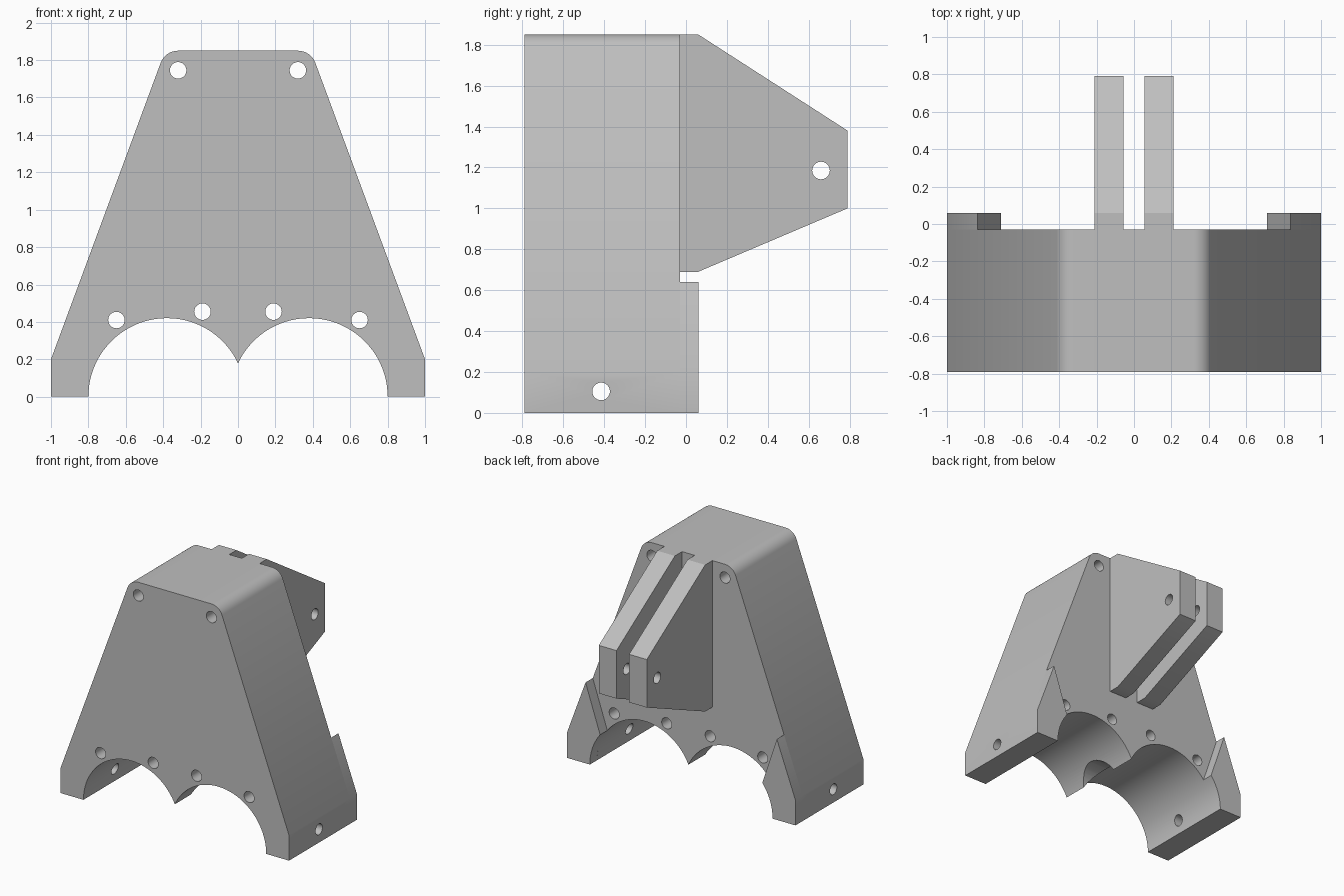
import bpy, bmesh
from math import cos, sin, pi, atan2, sqrt
from mathutils import Matrix, Vector

cube = bpy.data.objects.get("Cube")
if cube:
    bpy.data.objects.remove(cube)

grey = bpy.data.materials.new("light grey")
grey.use_nodes = True
GREY = (0.52, 0.52, 0.52, 1)
grey.diffuse_color = GREY
grey.node_tree.nodes["Principled BSDF"].inputs["Base Color"].default_value = GREY

FRONT, BACK, LEDGE, TAIL = -0.79, -0.03, 0.06, 0.79
TOP, SHOULDER = 1.85, 0.2
ARCH_X, ARCH_R = 0.38, 0.42
PIN_Y, PIN_Z = -0.415, 0.105


def arc(cx, cz, r, a0, a1, n):
    return [(cx + r * cos(a0 + (a1 - a0) * i / n), cz + r * sin(a0 + (a1 - a0) * i / n))
            for i in range(n + 1)]


def side_x(z):
    """Half width of the tapered body at height z."""
    return 1 - 0.37 * (z - SHOULDER)


def prism(name, outline, axis, lo, hi):
    """Extrude a 2D outline along x or y."""
    bm = bmesh.new()
    def at(p, t):
        return (p[0], t, p[1]) if axis == 'y' else (t, p[0], p[1])
    a = [bm.verts.new(at(p, lo)) for p in outline]
    b = [bm.verts.new(at(p, hi)) for p in outline]
    bm.faces.new(a)
    bm.faces.new(b[::-1])
    for i in range(len(a)):
        j = (i + 1) % len(a)
        bm.faces.new((a[j], a[i], b[i], b[j]))
    bmesh.ops.recalc_face_normals(bm, faces=bm.faces)
    mesh = bpy.data.meshes.new(name)
    bm.to_mesh(mesh)
    bm.free()
    mesh.materials.append(grey)
    ob = bpy.data.objects.new(name, mesh)
    bpy.context.collection.objects.link(ob)
    return ob


def drill(ob, u, z, r, axis, lo, hi):
    """Cut a round hole along an axis."""
    cutter = prism("hole_cutter", arc(u, z, r, 0, 2 * pi, 40)[:-1], axis, lo, hi)
    cutter.hide_render = True
    mod = ob.modifiers.new("hole", 'BOOLEAN')
    mod.operation, mod.solver, mod.object = 'DIFFERENCE', 'EXACT', cutter
    bpy.context.view_layer.objects.active = ob
    bpy.ops.object.modifier_apply(modifier=mod.name)
    bpy.data.objects.remove(cutter)


def finish(ob):
    bpy.ops.object.select_all(action='DESELECT')
    ob.select_set(True)
    bpy.context.view_layer.objects.active = ob
    bpy.ops.object.shade_smooth_by_angle(angle=pi / 6)


# Body: tapered profile with rounded top corners and twin arches below
corner_r = 0.1
slope = atan2(0.37, 1)
corner_x = side_x(TOP - corner_r) - corner_r / cos(slope)
cusp = atan2(sqrt(ARCH_R ** 2 - ARCH_X ** 2), -ARCH_X)
half = [(ARCH_X + ARCH_R, 0), (1, 0), (1, SHOULDER)]
half += arc(corner_x, TOP - corner_r, corner_r, slope, pi / 2, 12)
arch = arc(ARCH_X, 0, ARCH_R, cusp, 0, 48)
mirrored = [(-x, z) for x, z in half[::-1]]
mirrored_arch = [(-x, z) for x, z in arch[::-1]]
body = prism("body", half + mirrored + mirrored_arch[1:] + arch[1:-1], 'y', FRONT, BACK)

# Bolt holes through the body, pin hole through the legs
for x, z in ((0.32, 1.745), (0.65, 0.41), (0.19, 0.455)):
    for s in (-1, 1):
        drill(body, s * x, z, 0.044, 'y', -1, 0.3)
drill(body, PIN_Y, PIN_Z, 0.043, 'x', -1.2, 1.2)
# Round relief across the ridge between the arches
drill(body, PIN_Y, PIN_Z, 0.19, 'x', -0.3, 0.3)
finish(body)

# Pointed rear ledges on the legs
PEAK, INNER = 0.64, 0.71
inner_angle = atan2(sqrt(ARCH_R ** 2 - (INNER - ARCH_X) ** 2), INNER - ARCH_X)
ledge = [(1, 0), (1, SHOULDER), (side_x(PEAK), PEAK)]
ledge += arc(ARCH_X, 0, ARCH_R, inner_angle, 0, 16)
for side, s in (("left", 1), ("right", -1)):
    finish(prism(side + "_rear_ledge", [(s * x, z) for x, z in ledge], 'y', BACK, LEDGE))

# Twin rear lugs with a cross pin hole
lug = [(BACK, 0.69), (LEDGE, 0.69), (TAIL, 1.0), (TAIL, 1.38), (LEDGE, TOP), (BACK, TOP)]
for side, s in (("left", 1), ("right", -1)):
    ob = prism(side + "_rear_lug", lug, 'x', *sorted((s * 0.055, s * 0.21)))
    drill(ob, 0.66, 1.185, 0.043, 'x', -0.5, 0.5)
    finish(ob)
